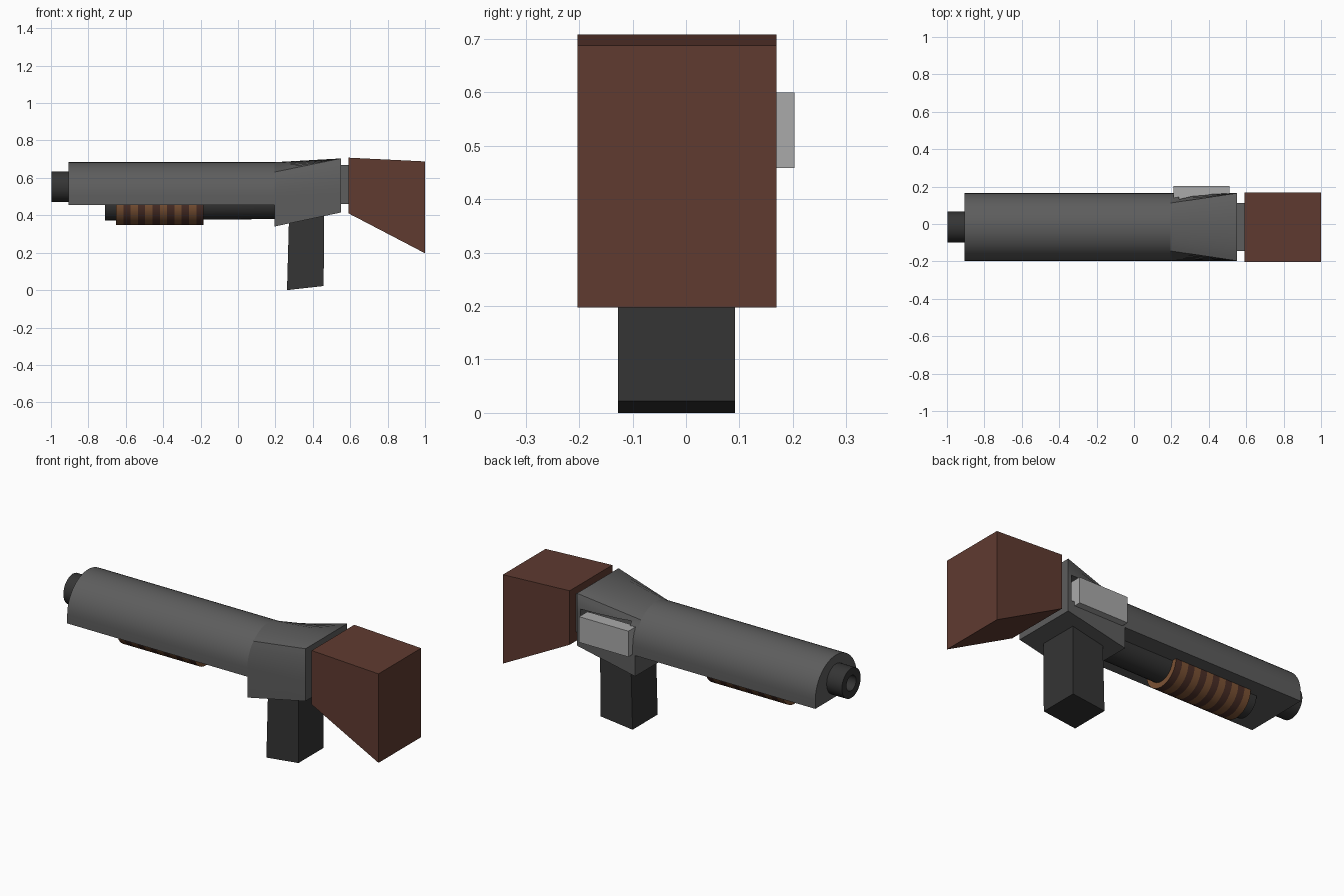
import bpy, bmesh, math

if "Cube" in bpy.data.objects:
    bpy.data.objects.remove(bpy.data.objects["Cube"])

CY = -0.016   # centre line in y
HW = 0.181    # half width of barrel and receiver


def material(name, r, g, b):
    m = bpy.data.materials.new(name)
    m.diffuse_color = (r, g, b, 1)
    m.use_nodes = True
    m.node_tree.nodes["Principled BSDF"].inputs["Base Color"].default_value = m.diffuse_color
    return m


steel = material("steel", 0.11, 0.11, 0.11)
dark = material("dark_steel", 0.035, 0.035, 0.035)
light = material("bright_steel", 0.4, 0.4, 0.4)
wood = material("wood", 0.115, 0.043, 0.03)
tan = material("light_wood", 0.2, 0.085, 0.035)
brown = material("dark_wood", 0.07, 0.028, 0.02)


def loft(name, rings, mats, cap=True, closed=False, smooth=True, band=None):
    """Skin a list of equal-length point rings."""
    bm = bmesh.new()
    vs = [[bm.verts.new(p) for p in r] for r in rings]
    n = len(rings[0])
    spans = len(vs) if closed else len(vs) - 1
    for i in range(spans):
        a, b = vs[i], vs[(i + 1) % len(vs)]
        for j in range(n):
            f = bm.faces.new((a[j], a[(j + 1) % n], b[(j + 1) % n], b[j]))
            if band:
                f.material_index = band(i)
    if cap and not closed:
        bm.faces.new(vs[0])
        bm.faces.new(vs[-1])
    bmesh.ops.recalc_face_normals(bm, faces=bm.faces)
    me = bpy.data.meshes.new(name)
    bm.to_mesh(me)
    bm.free()
    ob = bpy.data.objects.new(name, me)
    bpy.context.collection.objects.link(ob)
    for m in mats:
        me.materials.append(m)
    if smooth:
        bpy.context.view_layer.objects.active = ob
        ob.select_set(True)
        bpy.ops.object.shade_smooth_by_angle(angle=math.radians(30))
        ob.select_set(False)
    return ob


def circle(x, z, r, n=32):
    return [(x, CY + r * math.cos(2 * math.pi * i / n),
             z + r * math.sin(2 * math.pi * i / n)) for i in range(n)]


def arch(x, bottom, base, top, square=False, n=24):
    """Flat-bottomed section whose top is round, or pushed out to a box."""
    pts = [(x, CY - HW, bottom), (x, CY + HW, bottom)]
    for i in range(n + 1):
        c, s = math.cos(math.pi * i / n), math.sin(math.pi * i / n)
        if square:
            c = max(-1, min(1, c * math.sqrt(2)))
            s = min(1, s * math.sqrt(2))
        pts.append((x, CY + HW * c, base + (top - base) * s))
    return pts


def slab(name, profile, y0, y1, mat):
    """Extrude an x-z profile across y."""
    return loft(name, [[(x, y, z) for x, z in profile] for y in (y0, y1)],
                [mat], smooth=False)


def rect(x0, x1, z0, z1):
    return [(x0, z0), (x1, z0), (x1, z1), (x0, z1)]


# Barrel shroud and receiver
loft("barrel_shroud", [arch(-0.905, 0.455, 0.503, 0.684),
                       arch(0.2, 0.455, 0.503, 0.684)], [steel])
receiver = loft("receiver", [arch(0.195, 0.34, 0.503, 0.684),
                             arch(0.55, 0.415, 0.52, 0.704, True)], [steel])

# Ejection port pocket and bolt plate
cutter = slab("port_cutter", rect(0.24, 0.53, 0.48, 0.622), 0.08, 0.3, steel)
cutter.hide_render = True
cutter.hide_viewport = True
cut = receiver.modifiers.new("port", "BOOLEAN")
cut.object = cutter
cut.operation = "DIFFERENCE"
slab("bolt_plate", rect(0.21, 0.51, 0.458, 0.60), 0.13, 0.203, light)

# Hollow muzzle
loft("muzzle", [circle(-0.88, 0.553, 0.082), circle(-0.998, 0.553, 0.082),
                circle(-0.998, 0.553, 0.042), circle(-0.88, 0.553, 0.042)],
     [dark])

# Magazine tube under the barrel
loft("magazine_tube", [circle(-0.71, 0.457, 0.084),
                       circle(0.22, 0.464, 0.084)], [dark])

# Banded pump handle
BANDS = 12
loft("pump_handle", [circle(-0.652 + 0.468 * i / BANDS, 0.457, 0.11)
                     for i in range(BANDS + 1)],
     [tan, brown], band=lambda i: i % 2)

# Grip
slab("grip", [(0.262, 0.0), (0.458, 0.022), (0.46, 0.42), (0.273, 0.40)],
     -0.127, 0.092, dark)

# Neck and stock
slab("stock_neck", rect(0.53, 0.61, 0.46, 0.67), -0.145, 0.113, steel)
slab("stock", [(0.592, 0.41), (1.0, 0.197), (1.0, 0.688), (0.592, 0.708)],
     -0.203, 0.169, wood)
